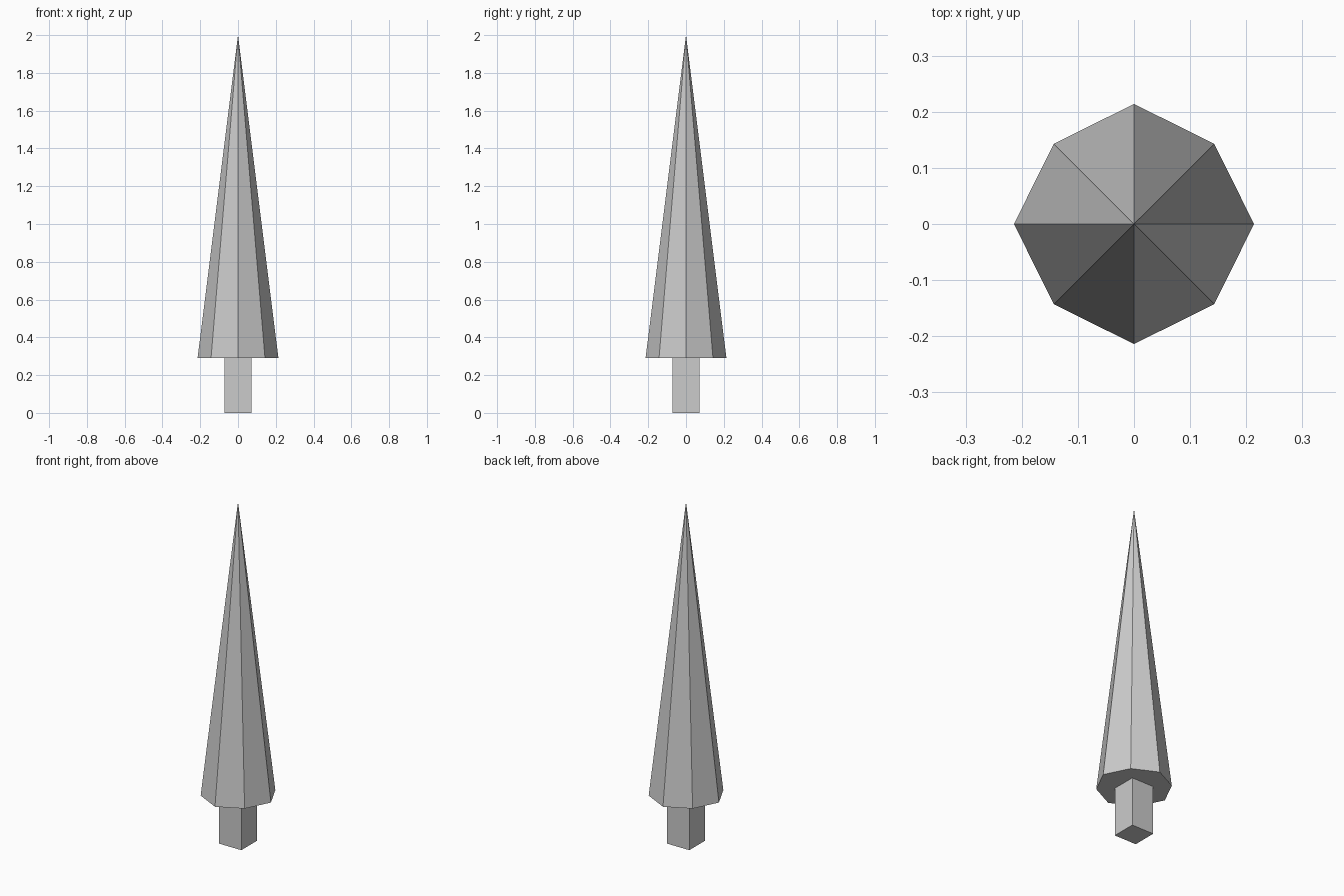
import bpy, bmesh, math

if "Cube" in bpy.data.objects:
    bpy.data.objects.remove(bpy.data.objects["Cube"])

BASE_Z, TOP_Z = 0.29, 2.0

# trunk: square post
bpy.ops.mesh.primitive_cube_add(size=1, location=(0, 0, BASE_Z / 2))
trunk = bpy.context.object
trunk.name = "trunk"
trunk.scale = (0.145, 0.145, BASE_Z)
bpy.ops.object.transform_apply(location=True, rotation=False, scale=True)

# foliage: eight-sided spire, slightly wider on the axes than the diagonals
bm = bmesh.new()
ring = []
for i in range(8):
    r = 0.214 if i % 2 == 0 else 0.202
    a = i * math.pi / 4
    ring.append(bm.verts.new((r * math.cos(a), r * math.sin(a), BASE_Z)))
tip = bm.verts.new((0, 0, TOP_Z))
for i in range(8):
    bm.faces.new((ring[i], ring[(i + 1) % 8], tip))
bm.faces.new(ring[::-1])
mesh = bpy.data.meshes.new("foliage")
bm.to_mesh(mesh)
bm.free()
bpy.context.collection.objects.link(bpy.data.objects.new("foliage", mesh))
